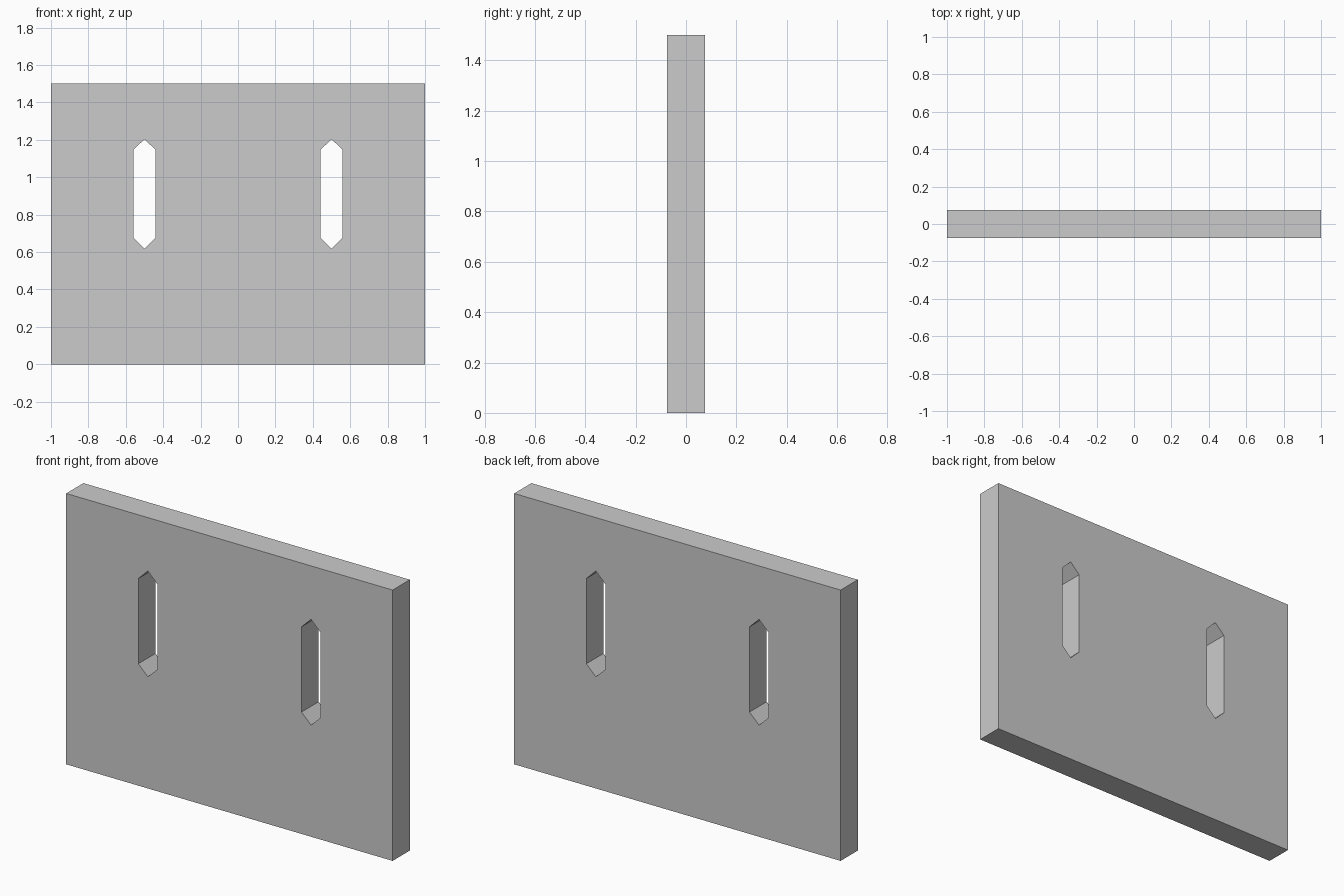
import bpy
import bmesh

if "Cube" in bpy.data.objects:
    bpy.data.objects.remove(bpy.data.objects["Cube"])

WIDTH, DEPTH, HEIGHT = 2.0, 0.15, 1.5


def prism(name, profile, depth):
    """Extrude an x-z outline along y, centred on y = 0."""
    bm = bmesh.new()
    face = bm.faces.new([bm.verts.new((x, -depth / 2, z)) for x, z in profile])
    new = bmesh.ops.extrude_face_region(bm, geom=[face])["geom"]
    verts = [v for v in new if isinstance(v, bmesh.types.BMVert)]
    bmesh.ops.translate(bm, verts=verts, vec=(0, depth, 0))
    bmesh.ops.recalc_face_normals(bm, faces=bm.faces)
    mesh = bpy.data.meshes.new(name)
    bm.to_mesh(mesh)
    bm.free()
    obj = bpy.data.objects.new(name, mesh)
    bpy.context.collection.objects.link(obj)
    return obj


# Wall panel
w = WIDTH / 2
wall = prism("wall_panel", [(-w, 0), (w, 0), (w, HEIGHT), (-w, HEIGHT)], DEPTH)

# Two pointed slots cut through the wall
half, tip_low, low, high, tip_high = 0.058, 0.618, 0.675, 1.147, 1.204
slot = [(0, tip_low), (half, low), (half, high),
        (0, tip_high), (-half, high), (-half, low)]
for side, x in (("left", -0.5), ("right", 0.5)):
    cutter = prism(f"slot_cutter_{side}", slot, DEPTH * 2)
    cutter.location.x = x
    cutter.hide_render = True
    cutter.display_type = 'WIRE'
    cut = wall.modifiers.new(f"slot_{side}", 'BOOLEAN')
    cut.operation = 'DIFFERENCE'
    cut.solver = 'EXACT'
    cut.object = cutter
